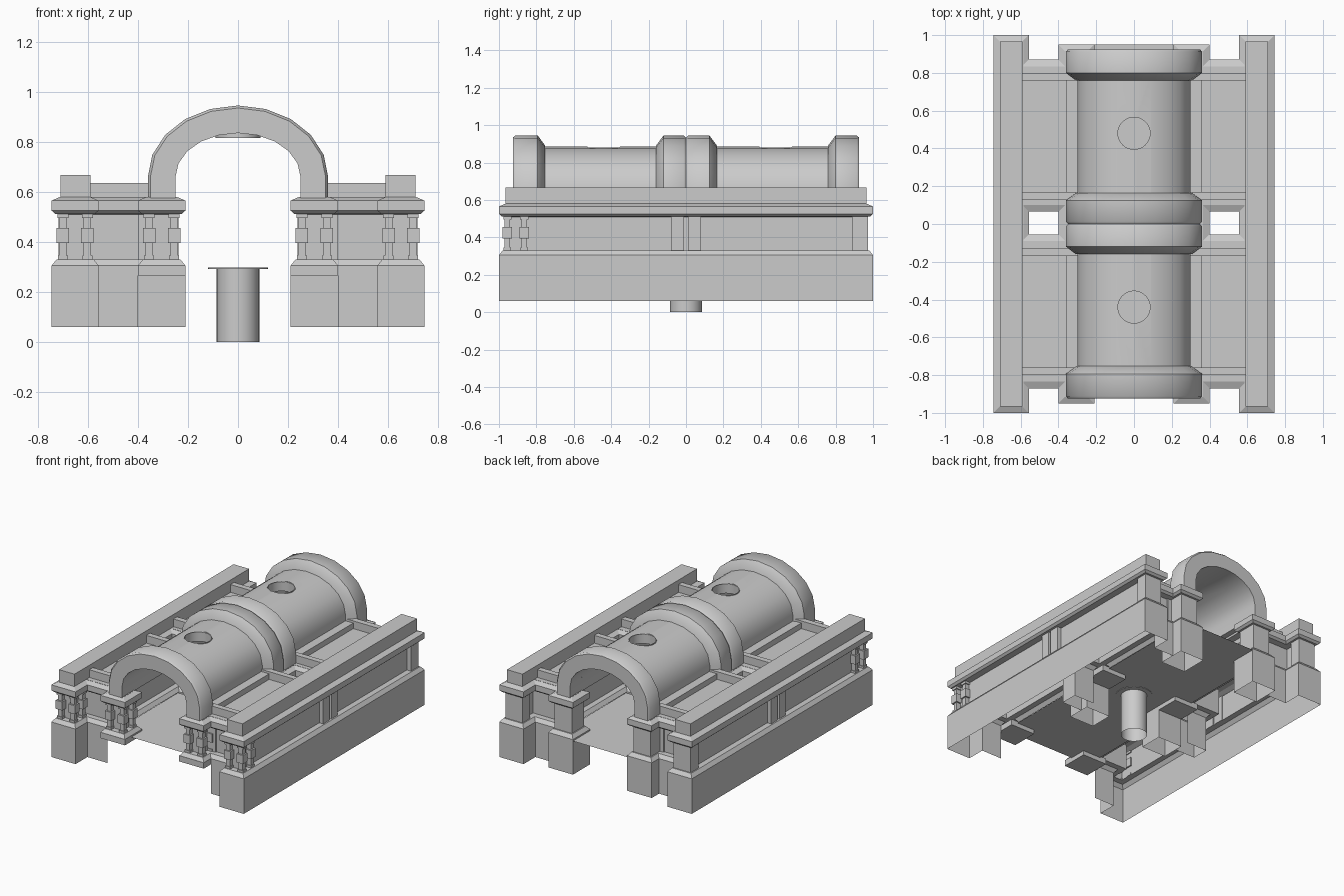
import bpy, bmesh, math
from mathutils import Vector

cube = bpy.data.objects.get("Cube")
if cube:
    bpy.data.objects.remove(cube)

stone = bpy.data.materials.new("grey stone")
stone.use_nodes = True
GREY = (0.6, 0.6, 0.6, 1)
stone.diffuse_color = GREY
stone.node_tree.nodes["Principled BSDF"].inputs["Base Color"].default_value = GREY


def finish(name, bm, mirror=False, smooth=None, solid=True):
    if solid:
        bmesh.ops.recalc_face_normals(bm, faces=bm.faces)
    mesh = bpy.data.meshes.new(name)
    bm.to_mesh(mesh)
    bm.free()
    mesh.materials.append(stone)
    obj = bpy.data.objects.new(name, mesh)
    bpy.context.collection.objects.link(obj)
    if mirror:
        obj.modifiers.new("mirror", 'MIRROR')
    if smooth:
        bpy.ops.object.select_all(action='DESELECT')
        obj.select_set(True)
        bpy.context.view_layer.objects.active = obj
        bpy.ops.object.shade_smooth_by_angle(angle=math.radians(smooth))
    return obj


def bridge(bm, a, b, closed=True):
    """Quads between two rings of vertices."""
    n = len(a)
    for k in range(n if closed else n - 1):
        j = (k + 1) % n
        bm.faces.new((a[k], a[j], b[j], b[k]))


def block(bm, foot, z0, z1, capped=True):
    a, b = [[bm.verts.new((x, y, z)) for x, y in corners(foot)] for z in (z0, z1)]
    bridge(bm, a, b)
    if capped:
        bm.faces.new(a[::-1])
        bm.faces.new(b)


def moulding(bm, path, profile, closed=True):
    """Run a profile of (inset, z) along a square-cornered path, inset to its left."""
    n = len(path)
    normals = []
    for k in range(n):
        d = (Vector(path[(k + 1) % n]) - Vector(path[k])).normalized()
        normals.append(Vector((-d.y, d.x)))
    rings = [[bm.verts.new((*(Vector(p) + (normals[k - 1] + normals[k]) * inset), z))
              for k, p in enumerate(path)] for inset, z in profile]
    for a, b in zip(rings, rings[1:]):
        bridge(bm, a, b, closed)


def sweep_arch(bm, section, spring=0.66, foot=0.575, steps=10):
    """Sweep a closed (radius, y) section over a flattened arch with short legs."""
    stations = [(1, None)] + [(math.cos(math.pi * k / steps), math.sin(math.pi * k / steps))
                              for k in range(steps + 1)] + [(-1, None)]
    rings = [[bm.verts.new((r * c, y, foot if s is None else spring + (r - 0.075) * s))
              for r, y in section] for c, s in stations]
    for a, b in zip(rings, rings[1:]):
        bridge(bm, a, b)
    bm.faces.new(rings[0])
    bm.faces.new(rings[-1][::-1])


def corners(foot):
    x0, x1, y0, y1 = foot
    return [(x0, y0), (x1, y0), (x1, y1), (x0, y1)]


def shrink(foot, d):
    return foot[0] + d, foot[1] - d, foot[2] + d, foot[3] - d


# Footprints on the left half; the right half is mirrored
front_pier = (0.21, 0.4, -0.95, -0.76)
mid_front = (0.21, 0.4, -0.165, 0)
mid_back = (0.21, 0.4, 0, 0.165)
back_pier = (0.21, 0.4, 0.76, 0.95)
front_corner = (0.557, 0.745, -1, -0.82)
back_corner = (0.557, 0.745, 0.86, 1)

# Outline of the outer side, the tunnel side, and the light well
outer = [(0.4, -0.87), (0.557, -0.87), (0.557, -1), (0.745, -1),
         (0.745, 1), (0.557, 1), (0.557, 0.87), (0.4, 0.87)]
inner = [(0.4, 0.95), (0.21, 0.95), (0.21, 0.76), (0.34, 0.76), (0.34, 0.165), (0.21, 0.165),
         (0.21, -0.165), (0.34, -0.165), (0.34, -0.76), (0.21, -0.76), (0.21, -0.95), (0.4, -0.95)]
well = [(0.4, 0.065), (0.557, 0.065), (0.557, -0.055), (0.4, -0.055)]

# Plinth skirts, open underneath
bm = bmesh.new()
skirt = [(0, 0.06), (0, 0.305)]
moulding(bm, outer, skirt, False)
moulding(bm, well, skirt, False)
for f in (mid_front, back_pier):
    moulding(bm, corners(f), skirt)
finish("plinth", bm, True, solid=False)

# Walls in one profile: sloped ledge, recessed panel, flared cornice
bm = bmesh.new()
section = [(0, 0.305), (0.02, 0.33), (0.06, 0.33), (0.06, 0.51), (0.015, 0.512),
           (0, 0.525), (0, 0.565), (0.035, 0.58)]
moulding(bm, outer + inner, section)
moulding(bm, well, section)
finish("walls", bm, True, solid=False)

# Corbels under the hanging piers
bm = bmesh.new()
for f in (front_pier, mid_back):
    block(bm, f, 0.265, 0.306)
finish("corbels", bm, True)

# Flat roofs over the bays, piers and outer walls
bm = bmesh.new()
for f in ((0.585, 0.71, -0.965, 0.965), (0.355, 0.6, -0.835, -0.09), (0.355, 0.6, 0.1, 0.835),
          (0.245, 0.365, -0.13, 0.13), (0.245, 0.365, -0.915, -0.795), (0.245, 0.365, 0.795, 0.915)):
    bm.faces.new([bm.verts.new((x, y, 0.581)) for x, y in corners(f)])
finish("bay_roof", bm, True, solid=False)

# Solid pier bodies
bm = bmesh.new()
for f in (mid_front, back_pier, back_corner):
    block(bm, shrink(f, 0.028), 0.33, 0.512, False)
finish("pier_body", bm, True)

# Small columns with a thicker middle drum
bm = bmesh.new()
for x0, x1, y0, y1 in (front_pier, mid_back, front_corner):
    for x in (x0 + 0.045, x1 - 0.045):
        for y in (y0 + 0.045, y1 - 0.045):
            for half, z0, z1 in ((0.02, 0.33, 0.345), (0.015, 0.345, 0.395), (0.025, 0.395, 0.455),
                                 (0.015, 0.455, 0.495), (0.022, 0.495, 0.512)):
                block(bm, (x - half, x + half, y - half, y + half), z0, z1)
finish("columns", bm, True)

# Paired plain pilasters at the middle of the outside walls
bm = bmesh.new()
for y in (-0.045, 0.045):
    block(bm, (0.68, 0.715, y - 0.035, y + 0.035), 0.33, 0.512)
finish("pilasters", bm, True)

# Top rails and low parapets around each bay roof
bm = bmesh.new()
block(bm, (0.59, 0.71, -0.965, 0.965), 0.575, 0.667)
finish("top_rail", bm, True)
bm = bmesh.new()
for s in (-1, 1):
    for y in (0.15, 0.78):
        block(bm, (0.28, 0.6, s * y - 0.02, s * y + 0.02), 0.575, 0.635)
    block(bm, (0.29, 0.36, min(s * 0.15, s * 0.78), max(s * 0.15, s * 0.78)), 0.56, 0.62)
finish("bay_parapet", bm, True)

# Barrel vault with a round opening over each bay
bm = bmesh.new()
sweep_arch(bm, [(0.25, -0.8), (0.3, -0.8), (0.3, 0.8), (0.25, 0.8)])
vault = finish("vault", bm)
skylights = (-0.44, 0.48)
for y in skylights:
    bpy.ops.mesh.primitive_cylinder_add(vertices=32, radius=0.088, depth=0.3, location=(0, y, 0.87))
    cutter = bpy.context.object
    cutter.hide_render = True
    cut = vault.modifiers.new("opening", 'BOOLEAN')
    cut.operation = 'DIFFERENCE'
    cut.solver = 'EXACT'
    cut.object = cutter
    bpy.ops.object.select_all(action='DESELECT')
    vault.select_set(True)
    bpy.context.view_layer.objects.active = vault
    bpy.ops.object.modifier_apply(modifier=cut.name)
    bpy.data.objects.remove(cutter)
bpy.ops.object.shade_smooth_by_angle(angle=math.radians(35))

# Lining tubes of the openings
bm = bmesh.new()
for y in skylights:
    rings = [[bm.verts.new((r * math.cos(k * math.tau / 32), y + r * math.sin(k * math.tau / 32), z))
              for k in range(32)] for r, z in ((0.085, 0.815), (0.09, 0.815), (0.09, 0.88), (0.085, 0.88))]
    for i in range(4):
        bridge(bm, rings[i], rings[(i + 1) % 4])
finish("opening_lining", bm, smooth=35)

# Arch ribs, sloping down to the vault on one side
bm = bmesh.new()
for end, vault_side in ((-0.924, -0.753), (-0.001, -0.16), (0.001, 0.165), (0.924, 0.76)):
    d = 1 if vault_side > end else -1
    sweep_arch(bm, [(0.25, end), (0.35, end), (0.36, end + d * 0.012),
                    (0.36, vault_side - d * 0.04), (0.306, vault_side), (0.25, vault_side)])
finish("arch_ribs", bm, smooth=50)

# Thin floor sheet, and the open round stem with its flange
bm = bmesh.new()
bm.faces.new([bm.verts.new((x, y, 0.295)) for x, y in corners((-0.35, 0.35, -0.88, 0.95))])
finish("floor", bm, solid=False)
bm = bmesh.new()
for radius, z0, z1, capped in ((0.085, 0, 0.294, False), (0.12, 0.292, 0.298, True)):
    made = bmesh.ops.create_cone(bm, cap_ends=capped, segments=32, radius1=radius, radius2=radius, depth=z1 - z0)
    bmesh.ops.translate(bm, verts=made["verts"], vec=(0, 0, (z0 + z1) / 2))
finish("stem", bm, smooth=35)
